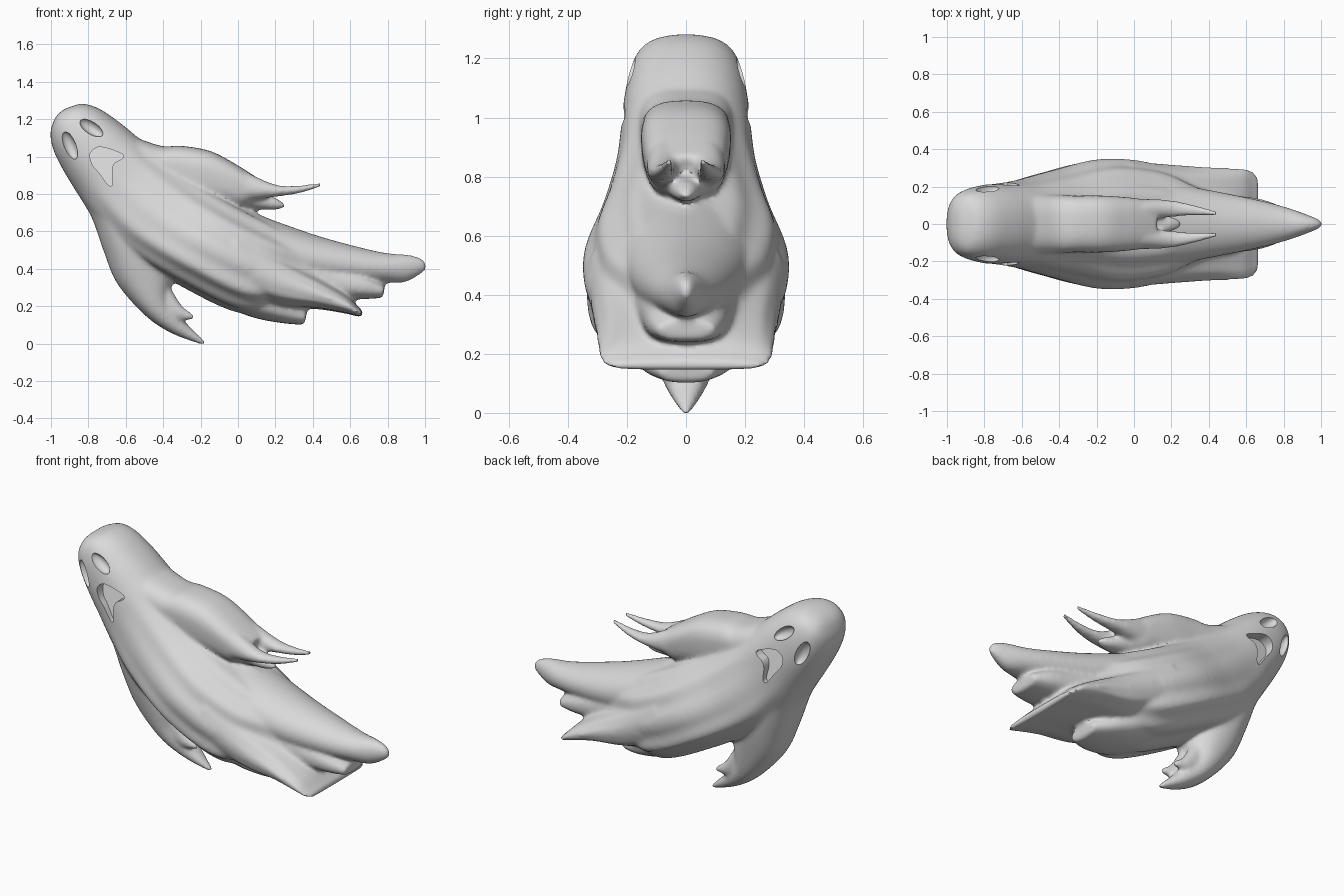
import bpy
import bmesh
import math
from mathutils import Matrix, Vector

cube = bpy.data.objects.get("Cube")
if cube:
    bpy.data.objects.remove(cube, do_unlink=True)

cloth = bpy.data.materials.new("pale_grey_cloth")
cloth.use_nodes = True
cloth_colour = (0.7, 0.7, 0.7, 1)
cloth.diffuse_color = cloth_colour
cloth.node_tree.nodes["Principled BSDF"].inputs["Base Color"].default_value = cloth_colour


def spline(points, steps, cyclic=False):
    """Smooth curve passing through every point, in any dimension."""
    count = len(points)

    def pick(i):
        return points[i % count] if cyclic else points[max(0, min(count - 1, i))]

    result = []
    for i in range(count if cyclic else count - 1):
        for s in range(steps):
            t = s / steps
            result.append([
                0.5 * (2 * b + (c - a) * t + (2 * a - 5 * b + 4 * c - d) * t * t
                       + (3 * b - a - 3 * c + d) * t ** 3)
                for a, b, c, d in zip(pick(i - 1), pick(i), pick(i + 1), pick(i + 2))])
    if not cyclic:
        result.append(list(points[-1]))
    return result


def loft(bm, sections, side=0.0, power=2.0, fold=0.0, flare=0.0, start=0.0, around=72):
    """Skin rounded sections: (top x, top z, bottom x, bottom z, half width, y offset).
    Past the start, fold adds creases and flare widens the lower half."""
    rows = spline([tuple(s) + (0.0,) * (6 - len(s)) for s in sections], 6)
    rings = []
    for i, (tx, tz, bx, bz, width, offset) in enumerate(rows):
        ramp = max(0.0, min(1.0, (i / (len(rows) - 1) - start) * 3))
        ring = []
        for k in range(around):
            a = math.tau * k / around
            c, s = math.cos(a), math.sin(a)
            crease = 1 - fold * ramp * (1 - math.cos(12 * a))
            across = math.copysign(abs(c) ** (2 / power), c) * crease * (1 - flare * ramp * s)
            up = math.copysign(abs(s) ** (2 / power), s) * crease
            ring.append(bm.verts.new((
                (tx + bx) / 2 + up * (tx - bx) / 2,
                side * offset + width * across,
                (tz + bz) / 2 + up * (tz - bz) / 2)))
        rings.append(ring)
    for low, high in zip(rings, rings[1:]):
        for k in range(around):
            n = (k + 1) % around
            bm.faces.new((low[k], low[n], high[n], high[k]))
    bm.faces.new(rings[0][::-1])
    bm.faces.new(rings[-1])


def make_object(name, bm):
    bmesh.ops.recalc_face_normals(bm, faces=bm.faces[:])
    mesh = bpy.data.meshes.new(name)
    bm.to_mesh(mesh)
    bm.free()
    mesh.materials.append(cloth)
    obj = bpy.data.objects.new(name, mesh)
    bpy.context.collection.objects.link(obj)
    return obj


sheet = bmesh.new()

# Head and draped torso
loft(sheet, [
    (-.935, 1.25, -.965, 1.225, .05),
    (-.90, 1.265, -.986, 1.19, .11),
    (-.83, 1.282, -1.003, 1.12, .16),
    (-.74, 1.255, -.985, 1.03, .19),
    (-.63, 1.18, -.93, .92, .21),
    (-.52, 1.09, -.85, .79, .222),
    (-.40, 1.00, -.765, .66, .24),
    (-.22, .88, -.62, .50, .285),
    (0, .75, -.33, .32, .348),
    (.20, .65, 0, .165, .325),
    (.38, .55, .22, .19, .23),
    (.50, .45, .42, .26, .15)], power=2.3, fold=.028, flare=.16, start=.45)

# Trailing tail
loft(sheet, [
    (.05, .71, .10, .35, .24),
    (.40, .585, .40, .32, .182),
    (.65, .515, .65, .32, .132),
    (.80, .483, .79, .325, .095),
    (.91, .475, .89, .328, .06),
    (.985, .453, .975, .37, .028),
    (1.008, .42, 1.005, .395, .01)])

# Wide hem, sloping up into the torso
loft(sheet, [
    (0, .64, -.05, .28, .335),
    (.25, .475, .20, .20, .315),
    (.45, .35, .42, .185, .302),
    (.58, .26, .58, .16, .298),
    (.64, .20, .635, .146, .282),
    (.668, .175, .665, .143, .25)], power=2.6, fold=.015, flare=.10)

# Middle hem, between the tail and the wide hem
loft(sheet, [
    (.30, .50, .25, .25, .20),
    (.50, .43, .48, .24, .16),
    (.68, .37, .66, .238, .135),
    (.785, .312, .775, .245, .10)], power=2.5)

# Lower hem under the belly
loft(sheet, [
    (-.10, .50, -.20, .26, .25),
    (.10, .35, .05, .15, .21),
    (.25, .24, .22, .112, .16),
    (.37, .175, .355, .10, .095)], power=2.3)

# Upper sleeve and its centre prong
loft(sheet, [
    (-.62, 1.13, -.72, .86, .17),
    (-.50, 1.085, -.60, .80, .165),
    (-.40, 1.055, -.48, .76, .155),
    (-.30, 1.057, -.38, .75, .15),
    (-.15, 1.03, -.22, .74, .15),
    (-.03, .97, -.08, .73, .142),
    (.07, .908, 0, .722, .13),
    (.13, .868, .06, .735, .105)], power=2.7, flare=-.14)
loft(sheet, [
    (0, .85, 0, .72, .085),
    (.13, .80, .12, .717, .06),
    (.20, .78, .20, .715, .04),
    (.25, .748, .25, .728, .018)])

# Lower sleeve, running to a single point
loft(sheet, [
    (-.55, .95, -.87, .82, .19),
    (-.45, .75, -.785, .68, .20),
    (-.40, .53, -.72, .50, .18),
    (-.355, .35, -.645, .32, .145),
    (-.36, .23, -.49, .145, .108),
    (-.285, .12, -.35, .053, .066),
    (-.172, .01, -.182, -.01, .014)], power=2.2)

# Paired ragged prongs on both sleeves
for side in (-1, 1):
    loft(sheet, [
        (.05, .915, .02, .76, .06, .075),
        (.20, .85, .18, .782, .046, .082),
        (.32, .845, .32, .802, .03, .073),
        (.445, .862, .445, .838, .014, .055)], side=side)
    loft(sheet, [
        (-.36, .30, -.42, .20, .045, .045),
        (-.30, .205, -.35, .13, .035, .05),
        (-.23, .152, -.24, .128, .014, .05)], side=side)

ghost = make_object("ghost_sheet", sheet)

# Fuse the cloth parts and soften the joins
fuse = ghost.modifiers.new("fuse", "REMESH")
fuse.mode = "VOXEL"
fuse.voxel_size = 0.01
soften = ghost.modifiers.new("soften", "SMOOTH")
soften.factor = 0.5
soften.iterations = 16

# Eye and mouth cutters on both sides of the head
mouth_outline = spline([
    (-.79, 1.015), (-.75, 1.05), (-.685, 1.04), (-.615, 1.01), (-.625, .985),
    (-.66, .965), (-.675, .925), (-.67, .86), (-.69, .845), (-.74, .91),
    (-.78, .96)], 5, cyclic=True)
cutters = []
for side in (-1, 1):
    for x, z, y, length, tilt in ((-.90, 1.06, .18, .08, 66), (-.785, 1.155, .19, .073, 35)):
        bm = bmesh.new()
        place = (Matrix.Translation((x, side * y, z))
                 @ Matrix.Rotation(math.radians(tilt), 4, "Y")
                 @ Matrix.Diagonal((length, .04, .034, 1)))
        bmesh.ops.create_uvsphere(bm, u_segments=32, v_segments=20, radius=1, matrix=place)
        cutters.append(make_object("eye_cutter", bm))
    bm = bmesh.new()
    # The mouth floor leans inward toward its upper edge
    outline = [bm.verts.new((x, side * (.18 - (z - .9) * .25), z)) for x, z in mouth_outline]
    floor = bm.faces.new(outline)
    grown = bmesh.ops.extrude_face_region(bm, geom=[floor], use_keep_orig=True)
    moved = [v for v in grown["geom"] if isinstance(v, bmesh.types.BMVert)]
    bmesh.ops.translate(bm, verts=moved, vec=Vector((0, side * .15, 0)))
    cutters.append(make_object("mouth_cutter", bm))

for cutter in cutters:
    cutter.hide_render = True
    cut = ghost.modifiers.new("face_hollow", "BOOLEAN")
    cut.operation = "DIFFERENCE"
    cut.solver = "EXACT"
    cut.object = cutter

# Apply everything, drop the cutters and shade smoothly
bpy.ops.object.select_all(action="DESELECT")
ghost.select_set(True)
bpy.context.view_layer.objects.active = ghost
for modifier in list(ghost.modifiers):
    bpy.ops.object.modifier_apply(modifier=modifier.name)
for cutter in cutters:
    bpy.data.objects.remove(cutter, do_unlink=True)
bpy.ops.object.shade_smooth_by_angle(angle=math.radians(40))
